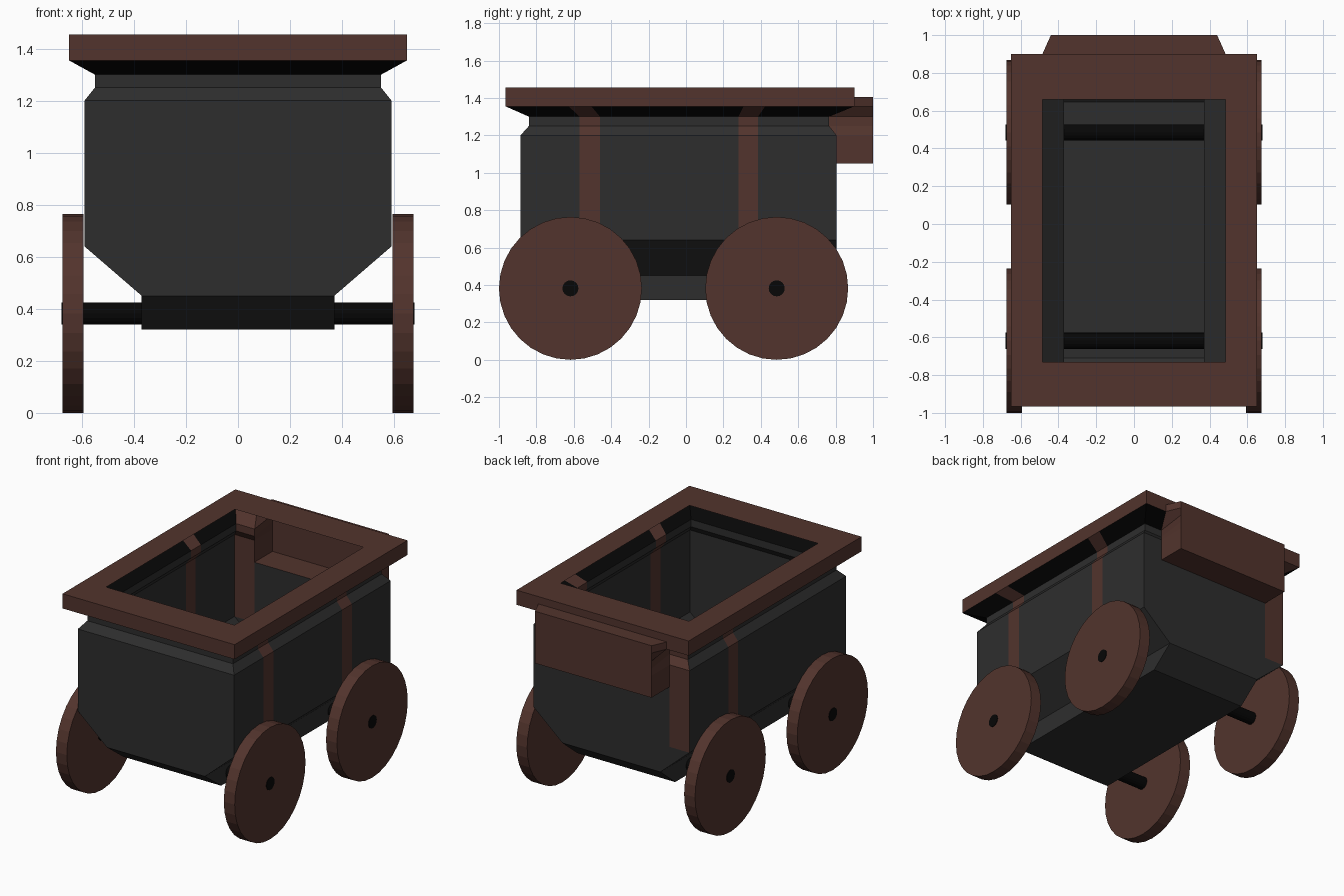
import bpy
import bmesh
from math import pi
from mathutils import Matrix

cube = bpy.data.objects.get("Cube")
if cube:
    bpy.data.objects.remove(cube, do_unlink=True)


def material(name, rgb):
    m = bpy.data.materials.new(name)
    m.use_nodes = True
    m.diffuse_color = (*rgb, 1)
    bsdf = m.node_tree.nodes["Principled BSDF"]
    bsdf.inputs["Base Color"].default_value = (*rgb, 1)
    bsdf.inputs["Roughness"].default_value = 0.8
    return m


brown = material("brown wood", (0.085, 0.034, 0.026))
grey = material("dark grey", (0.027, 0.027, 0.027))
black = material("black", (0.002, 0.002, 0.002))


def finish(name, bm, mats):
    mesh = bpy.data.meshes.new(name)
    bm.to_mesh(mesh)
    bm.free()
    for m in mats:
        mesh.materials.append(m)
    obj = bpy.data.objects.new(name, mesh)
    bpy.context.collection.objects.link(obj)
    return obj


# Tub cross-sections: height, half width, front y, back y
LEVELS = [
    (0.32, 0.37, -0.71, 0.645),
    (0.45, 0.37, -0.885, 0.805),
    (0.64, 0.59, -0.885, 0.805),
    (1.05, 0.59, -0.885, 0.805),
    (1.20, 0.59, -0.885, 0.805),
    (1.25, 0.55, -0.84, 0.765),
    (1.30, 0.55, -0.84, 0.765),
    (1.355, 0.65, -0.965, 0.90),
    (1.405, 0.65, -0.965, 0.90),
    (1.455, 0.65, -0.965, 0.90),
]
OPENING = (1.455, 0.485, -0.73, 0.66)
STRAPS = (-0.57, -0.46, 0.28, 0.385)
STRAP_SEGMENTS = (2, 4, 8, 10)
HATCH_SEGMENT = 6


def ring(level):
    """Counter-clockwise outline, cut at the strap edges and the rear hatch."""
    z, hx, y0, y1 = level
    stretch = 1.1 if hx > 0.6 else 1.0
    ys = [y * stretch for y in STRAPS]
    cut = 0.44 * hx / 0.59
    pts = [(-hx, y0), (hx, y0)] + [(hx, y) for y in ys]
    pts += [(hx, y1), (cut, y1), (-cut, y1), (-hx, y1)]
    pts += [(-hx, y) for y in reversed(ys)]
    return [(x, y, z) for x, y in pts]


def loft(bm, levels, first, rule):
    """Skin consecutive outlines; rule gives the material slot or None for a hole."""
    rings = [[bm.verts.new(p) for p in ring(lv)] for lv in levels]
    n = len(rings[0])
    for i, (low, high) in enumerate(zip(rings, rings[1:])):
        for s in range(n):
            slot = rule(first + i, s)
            if slot is not None:
                t = (s + 1) % n
                f = bm.faces.new((low[s], low[t], high[t], high[s]))
                f.material_index = slot
    return rings


# Tub with painted straps and black flare under the rim
def tub_rule(i, s):
    if s == HATCH_SEGMENT + 1 and i >= 3:
        return None
    if s in STRAP_SEGMENTS and i >= 2:
        return 1
    return 2 if i == 6 else 0


bm = bmesh.new()
rings = loft(bm, LEVELS[:8], 0, tub_rule)
bm.faces.new(list(reversed(rings[0])))
finish("tub", bm, [grey, brown, black])

# Rim: outer band and flat top around the opening
bm = bmesh.new()
loft(bm, LEVELS[7:] + [OPENING], 7,
     lambda i, s: None if (i == 7 and s == HATCH_SEGMENT + 1) else 0)
finish("rim", bm, [brown])

# Rear box, open towards the inside of the tub
bm = bmesh.new()
inner, outer = [], []
for level in LEVELS[3:9]:
    pts = ring(level)[HATCH_SEGMENT + 1:HATCH_SEGMENT + 3]
    inner.append([bm.verts.new(p) for p in pts])
    outer.append([bm.verts.new((x, 1.0, level[0])) for x in (0.44, -0.44)])
for a, b, c, d in zip(inner, inner[1:], outer, outer[1:]):
    bm.faces.new((a[0], c[0], d[0], b[0]))
    bm.faces.new((c[0], c[1], d[1], d[0]))
    bm.faces.new((c[1], a[1], b[1], d[1]))
bm.faces.new((inner[0][0], inner[0][1], outer[0][1], outer[0][0]))
bm.faces.new((inner[-1][0], outer[-1][0], outer[-1][1], inner[-1][1]))
finish("rear_box", bm, [brown])


# Wheels and axles
def cylinder(name, radius, length, centre, mat, sides):
    bm = bmesh.new()
    bmesh.ops.create_cone(bm, cap_ends=True, segments=sides, radius1=radius,
                          radius2=radius, depth=length,
                          matrix=Matrix.Rotation(pi / 2, 4, "Y"))
    obj = finish(name, bm, [mat])
    obj.location = centre
    return obj


WHEEL_R = 0.382
for end, y in (("front", -0.618), ("rear", 0.485)):
    cylinder(end + "_axle", 0.043, 1.358, (0, y, WHEEL_R), black, 16)
    for side, sx in (("left", 1), ("right", -1)):
        cylinder(f"{end}_{side}_wheel", WHEEL_R, 0.082,
                 (sx * 0.634, y, WHEEL_R), brown, 32)
